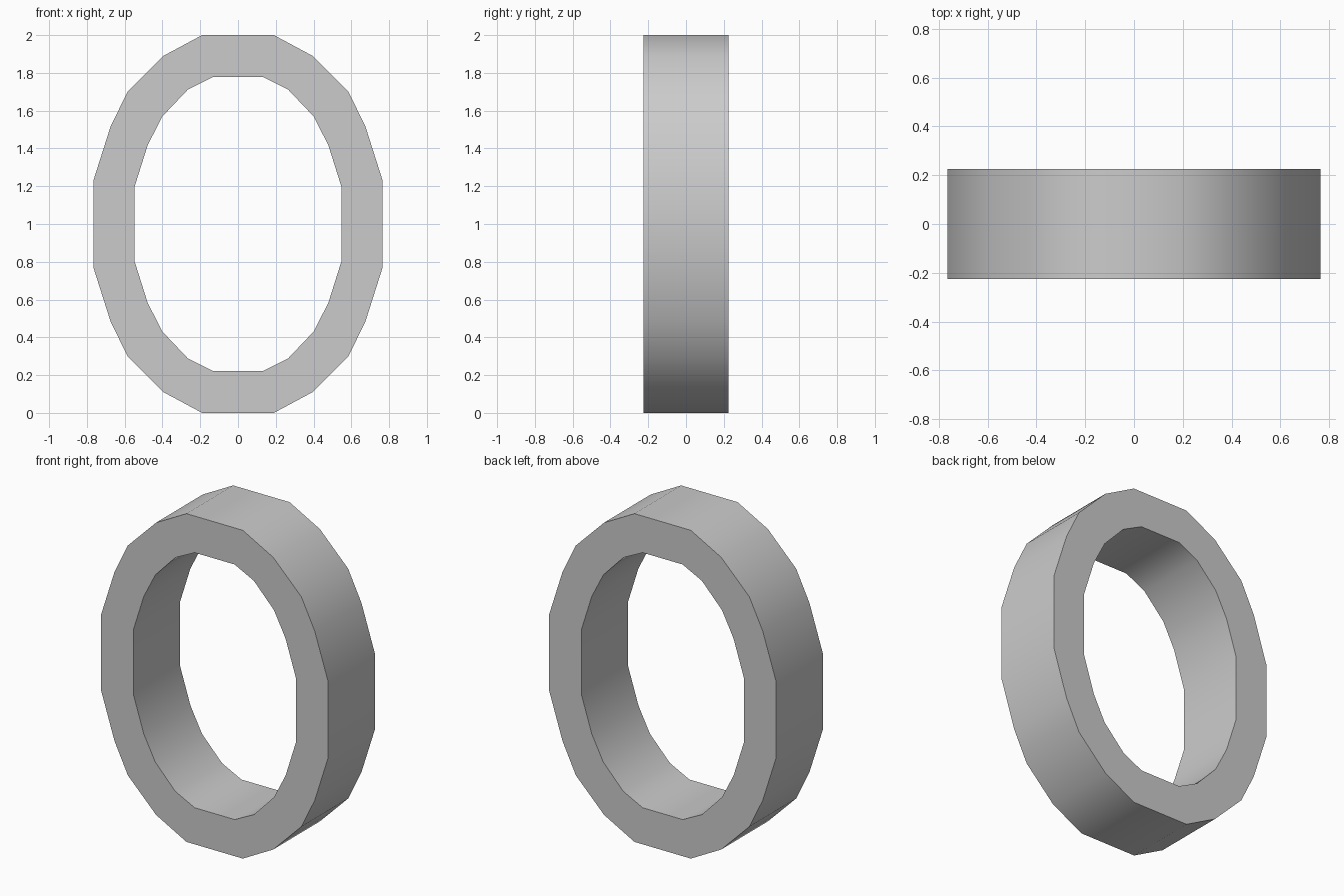
import bpy, bmesh, math

if "Cube" in bpy.data.objects:
    bpy.data.objects.remove(bpy.data.objects["Cube"])

HALF_DEPTH = 0.225
CENTRE_Z = 1.0

# Quarter outlines (x, height above centre), from the top round to the side
OUTER = [(0.19, 1.0), (0.395, 0.89), (0.585, 0.70), (0.675, 0.515), (0.765, 0.232)]
INNER = [(0.135, 0.777), (0.265, 0.712), (0.40, 0.57), (0.478, 0.418), (0.548, 0.196)]


def full_loop(quarter):
    """Mirror a quarter outline into a closed loop."""
    half = quarter + [(x, -z) for x, z in reversed(quarter)]
    return half + [(-x, z) for x, z in reversed(half)]


# Oval ring: four matching loops bridged into a closed band
bm = bmesh.new()
sections = [(OUTER, -HALF_DEPTH), (OUTER, HALF_DEPTH),
            (INNER, HALF_DEPTH), (INNER, -HALF_DEPTH)]
loops = [[bm.verts.new((x, y, CENTRE_Z + z)) for x, z in full_loop(q)]
         for q, y in sections]
count = len(loops[0])
for s in range(4):
    a, b = loops[s], loops[(s + 1) % 4]
    for i in range(count):
        j = (i + 1) % count
        bm.faces.new((a[i], a[j], b[j], b[i]))
bmesh.ops.recalc_face_normals(bm, faces=bm.faces)

mesh = bpy.data.meshes.new("oval_ring")
bm.to_mesh(mesh)
bm.free()
ring = bpy.data.objects.new("oval_ring", mesh)
bpy.context.collection.objects.link(ring)

# Smooth walls, crisp front and back rims
bpy.context.view_layer.objects.active = ring
ring.select_set(True)
bpy.ops.object.shade_smooth_by_angle(angle=math.radians(40))
